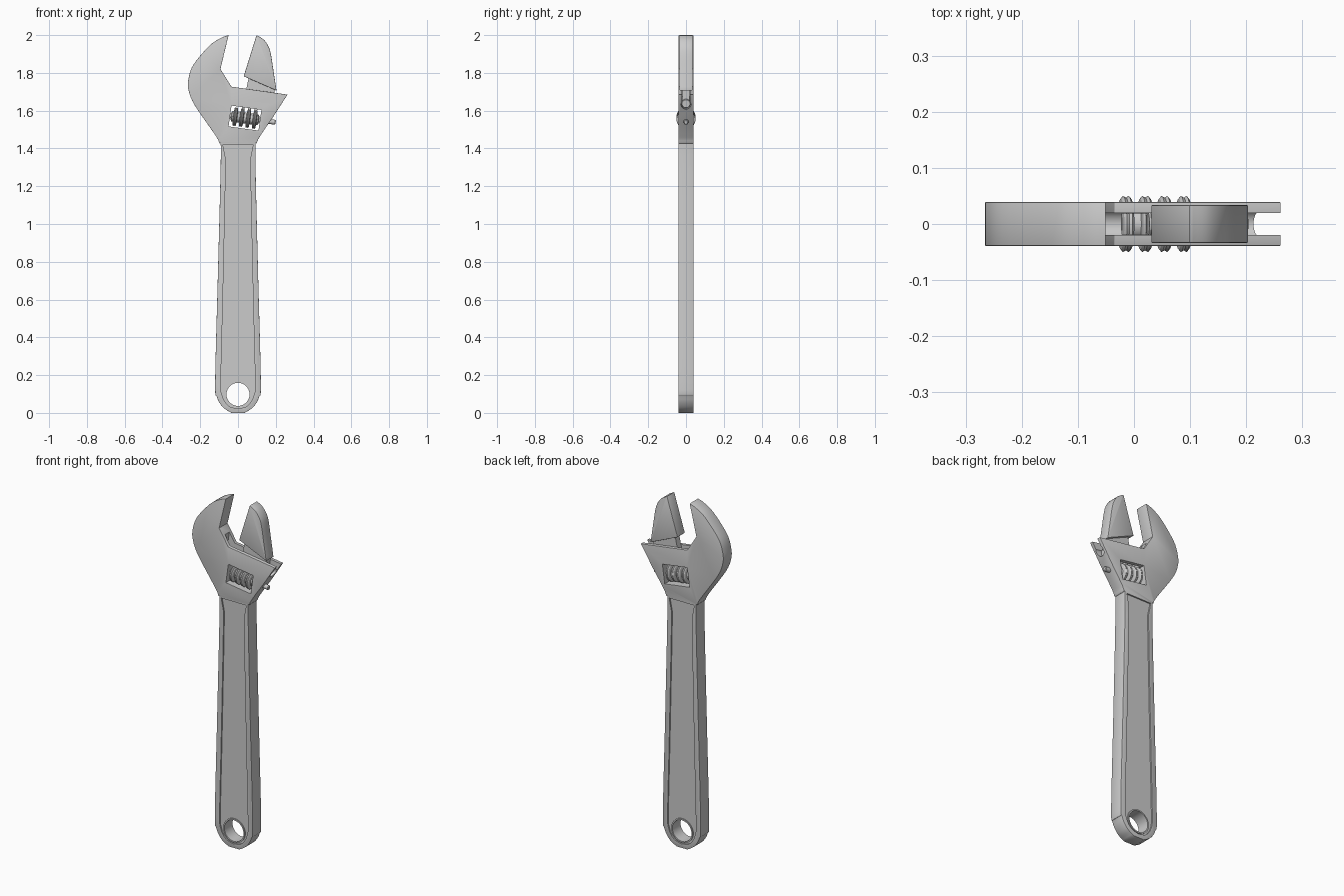
import bpy, bmesh, math
from mathutils import Vector

if "Cube" in bpy.data.objects:
    bpy.data.objects.remove(bpy.data.objects["Cube"])

TILT = math.atan(0.142)          # slope of the head's sliding face


def local(pts, origin):
    """Points (u, v) in the tilted head frame -> (x, z)."""
    c, s = math.cos(TILT), math.sin(TILT)
    return [(origin[0] + u * c + v * s, origin[1] - u * s + v * c) for u, v in pts]


def spline(pts, n=5):
    """Catmull-Rom smoothing through a few points."""
    p = [Vector(q) for q in pts]
    p = [2 * p[0] - p[1]] + p + [2 * p[-1] - p[-2]]
    out = []
    for i in range(1, len(p) - 2):
        a, b, c, d = p[i - 1:i + 3]
        for k in range(n):
            t = k / n
            q = 0.5 * (2 * b + (c - a) * t + (2 * a - 5 * b + 4 * c - d) * t * t
                       + (3 * b - a - 3 * c + d) * t ** 3)
            out.append((q.x, q.y))
    return out + [tuple(pts[-1])]


def circle(x, z, r, n=48):
    return [(x + r * math.cos(i * math.tau / n), z + r * math.sin(i * math.tau / n))
            for i in range(n)]


def finish(name, bm):
    bmesh.ops.recalc_face_normals(bm, faces=bm.faces)
    me = bpy.data.meshes.new(name)
    bm.to_mesh(me)
    bm.free()
    ob = bpy.data.objects.new(name, me)
    bpy.context.collection.objects.link(ob)
    return ob


def prism(name, pts, y0, y1):
    bm = bmesh.new()
    f = bm.faces.new([bm.verts.new((x, y0, z)) for x, z in pts])
    ext = bmesh.ops.extrude_face_region(bm, geom=[f])
    vs = [g for g in ext["geom"] if isinstance(g, bmesh.types.BMVert)]
    bmesh.ops.translate(bm, verts=vs, vec=(0, y1 - y0, 0))
    return finish(name, bm)


def lathe(name, profile, origin, seg=32):
    """Revolve (u, r) about the tilted head axis."""
    bm = bmesh.new()
    rings = []
    for u, r in profile:
        ring = []
        for i in range(seg):
            a = i * math.tau / seg
            x, z = local([(u, r * math.sin(a))], origin)[0]
            ring.append(bm.verts.new((x, r * math.cos(a), z)))
        rings.append(ring)
    for p, q in zip(rings, rings[1:]):
        for i in range(seg):
            j = (i + 1) % seg
            bm.faces.new((p[i], p[j], q[j], q[i]))
    bm.faces.new(rings[0])
    bm.faces.new(rings[-1])
    return finish(name, bm)


def apply(ob, mod):
    bpy.context.view_layer.objects.active = ob
    bpy.ops.object.modifier_apply(modifier=mod.name)


def bevel(ob, w):
    m = ob.modifiers.new("bevel", 'BEVEL')
    m.width, m.segments, m.limit_method, m.angle_limit = w, 2, 'ANGLE', math.radians(50)
    apply(ob, m)


def boolean(ob, other, op='DIFFERENCE'):
    m = ob.modifiers.new("bool", 'BOOLEAN')
    m.operation, m.object, m.solver = op, other, 'EXACT'
    apply(ob, m)
    bpy.data.objects.remove(other)


def rect(u0, v0, u1, v1, origin):
    return local([(u0, v0), (u1, v0), (u1, v1), (u0, v1)], origin)


ROD, WORM = (0, 1.665), (0.037, 1.561)   # axis centres in the head

# Body: handle, head and fixed jaw in one outline
left = spline([(-0.05, 2.0), (-0.09, 1.985), (-0.15, 1.945), (-0.235, 1.845),
               (-0.262, 1.77), (-0.262, 1.71), (-0.23, 1.63), (-0.125, 1.477),
               (-0.1, 1.43), (-0.091, 1.36), (-0.106, 0.75), (-0.121, 0.17),
               (-0.112, 0.085), (-0.08, 0.03), (-0.035, 0.0)])
right = spline([(0.035, 0.0), (0.08, 0.03), (0.112, 0.085), (0.121, 0.17),
                (0.106, 0.75), (0.092, 1.36), (0.1, 1.43), (0.125, 1.477),
                (0.185, 1.565)])
body = prism("wrench_body", left + right + [(0.262, 1.685), (-0.035, 1.727),
                                            (-0.093, 1.82)], -0.039, 0.039)
bevel(body, 0.004)

# Sunken handle panels on both faces
half = spline([(-0.066, 1.35), (-0.067, 1.2), (-0.08, 0.6), (-0.09, 0.18),
               (-0.083, 0.09), (-0.05, 0.038), (0, 0.022)])
half = [(-0.08, 1.42)] + half
panel = half + [(-x, z) for x, z in reversed(half[:-1])]
for s in (-1, 1):
    boolean(body, prism("panel_cutter", panel, *sorted((s * 0.031, s * 0.06))))

# Rim and hanging hole
boolean(body, prism("rim", circle(0, 0.098, 0.069), -0.037, 0.037), 'UNION')
boolean(body, prism("hole_cutter", circle(0, 0.098, 0.061), -0.1, 0.1))

# Worm window, keyhole channel and the opening between them
boolean(body, prism("window_cutter", rect(-0.08, -0.056, 0.08, 0.055, WORM), -0.1, 0.1))
boolean(body, lathe("channel_cutter", [(-0.09, 0.026), (0.35, 0.026)], ROD))
boolean(body, prism("slot_cutter", rect(-0.085, 0, 0.35, 0.13, ROD), -0.02, 0.02))
boolean(body, prism("rack_cutter", rect(-0.07, 0.0, 0.07, 0.1, WORM), -0.019, 0.019))

# Movable jaw
jaw = prism("movable_jaw", [(0.03, 1.782)] + spline([(0.098, 2.0), (0.135, 1.977),
            (0.16, 1.943), (0.174, 1.9), (0.188, 1.81), (0.204, 1.706)]), -0.034, 0.034)
bevel(jaw, 0.003)
neck = prism("jaw_neck", [(0.06, 1.79), (0.045, 1.72), (0.03, 1.66), (0.19, 1.638),
                          (0.196, 1.73)], -0.018, 0.018)
rod = lathe("jaw_rod", [(0.025, 0.021), (0.028, 0.024), (0.2, 0.024), (0.203, 0.021)], ROD)
teeth = []
for i in range(3):
    u = -0.017 + i * 0.034
    teeth.append(prism(f"rack_tooth_{i + 1}", local(
        [(u - 0.006, 0.04), (u + 0.006, 0.04), (u + 0.01, 0.085), (u - 0.01, 0.085)],
        WORM), -0.016, 0.016))

# Adjusting worm with four ribs, on its pin
profile = [(-0.074, 0.02), (-0.07, 0.027)]
for i in range(4):
    c = (i - 1.5) * 0.0347
    profile += [(c - 0.011, 0.029), (c - 0.009, 0.045), (c - 0.005, 0.05), (c, 0.047),
                (c + 0.005, 0.05), (c + 0.009, 0.045), (c + 0.011, 0.029)]
profile += [(0.07, 0.027), (0.074, 0.02)]
worm = lathe("adjusting_worm", profile, WORM, 40)
pin = lathe("worm_pin", [(-0.11, 0.013), (0.16, 0.013), (0.164, 0.009)], WORM, 24)

# Smooth shading with sharp edges
bpy.ops.object.select_all(action='DESELECT')
for ob in [body, jaw, neck, rod, worm, pin] + teeth:
    ob.select_set(True)
bpy.context.view_layer.objects.active = body
bpy.ops.object.shade_smooth_by_angle(angle=math.radians(30))
